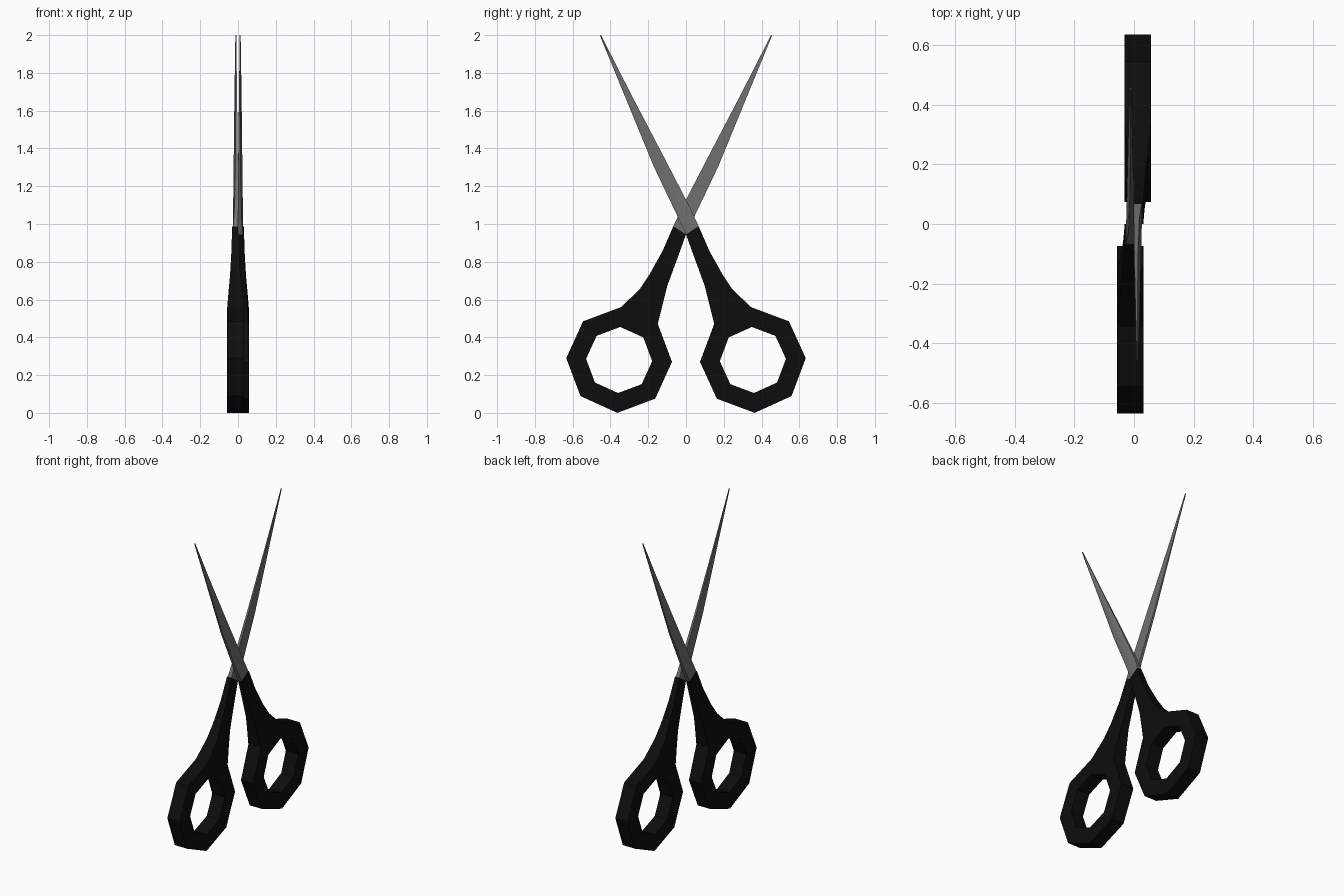
import bpy, bmesh, math
from mathutils import Matrix

cube = bpy.data.objects.get("Cube")
if cube:
    bpy.data.objects.remove(cube, do_unlink=True)


def make_material(name, value, roughness):
    mat = bpy.data.materials.new(name)
    mat.use_nodes = True
    color = (value, value, value, 1)
    mat.diffuse_color = color
    bsdf = mat.node_tree.nodes["Principled BSDF"]
    bsdf.inputs["Base Color"].default_value = color
    bsdf.inputs["Roughness"].default_value = roughness
    return mat


def loft(bm, sections, closed=False, cap_start=False, cap_end=False):
    """Join equal-length rings of points with quads."""
    rings = [[bm.verts.new(p) for p in s] for s in sections]
    pairs = list(zip(rings, rings[1:]))
    if closed:
        pairs.append((rings[-1], rings[0]))
    n = len(rings[0])
    for a, b in pairs:
        for i in range(n):
            j = (i + 1) % n
            bm.faces.new((a[i], a[j], b[j], b[i]))
    if cap_start:
        bm.faces.new(rings[0])
    if cap_end:
        bm.faces.new(rings[-1])


def slab(a, b, x0, x1):
    """Rectangle spanning two (y, z) points and two depths."""
    return [(x0, *a), (x1, *a), (x1, *b), (x0, *b)]


def blade_section(a, b, x0, edge, x1):
    """Flat inner side with a raised ridge outside."""
    mid = ((a[0] + b[0]) / 2, (a[1] + b[1]) / 2)
    return [(x0, *a), (edge, *a), (x1, *mid), (edge, *b), (x0, *b)]


def finish(bm, name, mat, turn):
    bmesh.ops.remove_doubles(bm, verts=bm.verts, dist=0.0005)
    bmesh.ops.transform(bm, matrix=Matrix.Rotation(turn, 4, "Z"), verts=bm.verts)
    bmesh.ops.recalc_face_normals(bm, faces=bm.faces)
    mesh = bpy.data.meshes.new(name)
    bm.to_mesh(mesh)
    bm.free()
    mesh.materials.append(mat)
    obj = bpy.data.objects.new(name, mesh)
    bpy.context.collection.objects.link(obj)
    bpy.ops.object.select_all(action="DESELECT")
    obj.select_set(True)
    bpy.context.view_layer.objects.active = obj
    bpy.ops.object.shade_smooth_by_angle(angle=math.radians(40))


black = make_material("black plastic", 0.004, 0.6)
steel = make_material("grey steel", 0.16, 0.5)
INNER, OUTER = -0.031, 0.057


def ring_point(i, radius):
    angle = math.radians(2 + 45 * i)
    return (0.354 + radius * math.cos(angle), 0.28 + radius * math.sin(angle))


def build_half(label, turn):
    # Eight-sided finger loop
    bm = bmesh.new()
    loft(bm, [slab(ring_point(i, 0.28), ring_point(i, 0.175), INNER, OUTER)
              for i in range(8)], closed=True)
    finish(bm, label + "_finger_loop", black, turn)

    # Tapering neck from the loop up to the joint
    bm = bmesh.new()
    loft(bm, [
        slab(ring_point(2, 0.28), ring_point(3, 0.28), INNER, OUTER),
        slab((0.245, 0.655), (0.125, 0.57), -0.022, 0.049),
        slab((0.195, 0.73), (0.1, 0.67), -0.014, 0.042),
        slab((0.125, 0.855), (0.045, 0.82), -0.005, 0.035),
        slab((0.067, 0.988), (0, 0.945), 0, 0.031),
    ], cap_end=True)
    finish(bm, label + "_handle_neck", black, turn)

    # Pointed blade crossing to the other side
    bm = bmesh.new()
    loft(bm, [
        blade_section((0.067, 0.988), (0, 0.945), 0, 0.026, 0.027),
        blade_section((0.02, 1.09), (-0.047, 1.045), 0, 0.018, 0.026),
        blade_section((-0.112, 1.345), (-0.171, 1.305), 0.001, 0.013, 0.023),
        blade_section((-0.287, 1.68), (-0.317, 1.66), 0.005, 0.012, 0.019),
        blade_section((-0.45, 2.0), (-0.456, 1.998), 0.009, 0.012, 0.014),
    ], cap_start=True, cap_end=True)
    finish(bm, label + "_blade", steel, turn)


# Two identical halves, one turned half a circle
build_half("left", 0)
build_half("right", math.pi)
